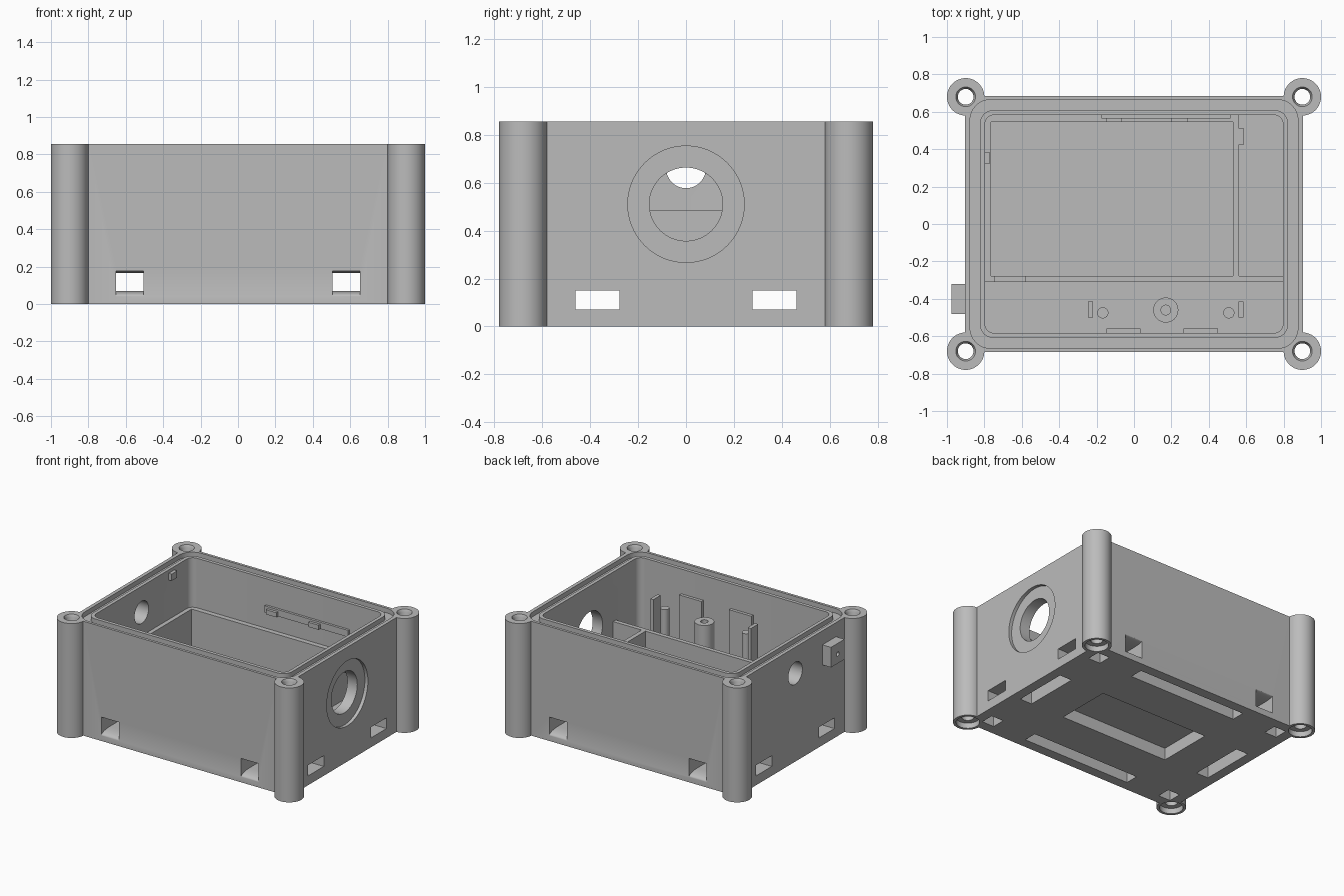
import bpy, bmesh, math
from mathutils import Matrix, Vector

if "Cube" in bpy.data.objects:
    bpy.data.objects.remove(bpy.data.objects["Cube"])

grey = bpy.data.materials.new("plain grey")
grey.use_nodes = True
GREY = (0.5, 0.5, 0.5, 1)
grey.diffuse_color = GREY
grey.node_tree.nodes["Principled BSDF"].inputs["Base Color"].default_value = GREY

H, WALL_X, WALL_Y, FLOOR = 0.855, 0.904, 0.685, 0.2
IN_X, IN_Y = 0.797, 0.583
SIDES = (-1, 1)


def finish(name, bm):
    bmesh.ops.recalc_face_normals(bm, faces=bm.faces)
    mesh = bpy.data.meshes.new(name)
    bm.to_mesh(mesh)
    bm.free()
    obj = bpy.data.objects.new(name, mesh)
    bpy.context.collection.objects.link(obj)
    mesh.materials.append(grey)
    return obj


def box(name, x0, x1, y0, y1, z0, z1):
    bm = bmesh.new()
    mid = Vector((x0 + x1, y0 + y1, z0 + z1)) / 2
    size = Matrix.Diagonal((x1 - x0, y1 - y0, z1 - z0, 1))
    bmesh.ops.create_cube(bm, size=1, matrix=Matrix.Translation(mid) @ size)
    return finish(name, bm)


def cyl(name, centre, r1, depth, r2=None, axis="Z", segments=48):
    bm = bmesh.new()
    turn = Matrix.Rotation(math.pi / 2, 4, "Y") if axis == "X" else Matrix()
    bmesh.ops.create_cone(bm, cap_ends=True, segments=segments, radius1=r1,
                          radius2=r1 if r2 is None else r2, depth=depth,
                          matrix=Matrix.Translation(centre) @ turn)
    return finish(name, bm)


def prism(name, points, offset):
    bm = bmesh.new()
    face = bm.faces.new([bm.verts.new(p) for p in points])
    new = bmesh.ops.extrude_face_region(bm, geom=[face])["geom"]
    bmesh.ops.translate(bm, vec=offset, verts=[v for v in new if isinstance(v, bmesh.types.BMVert)])
    return finish(name, bm)


def rounded_block(name, hx, hy, r, z0, z1):
    points = []
    for k, (sx, sy) in enumerate(((1, 1), (-1, 1), (-1, -1), (1, -1))):
        for i in range(9):
            a = (k + i / 8) * math.pi / 2
            points.append((sx * (hx - r) + r * math.cos(a), sy * (hy - r) + r * math.sin(a), z0))
    return prism(name, points, (0, 0, z1 - z0))


def combine(target, other, operation="DIFFERENCE"):
    mod = target.modifiers.new("join", "BOOLEAN")
    mod.operation, mod.solver, mod.object = operation, "EXACT", other
    bpy.context.view_layer.objects.active = target
    bpy.ops.object.modifier_apply(modifier=mod.name)
    bpy.data.objects.remove(other)


def smooth(obj):
    bpy.ops.object.select_all(action="DESELECT")
    obj.select_set(True)
    bpy.context.view_layer.objects.active = obj
    bpy.ops.object.shade_smooth_by_angle(angle=math.radians(30))


# Enclosure shell with corner posts
shell = box("enclosure", -WALL_X, WALL_X, -WALL_Y, WALL_Y, 0, H)
corners = [(sx * 0.9, sy * 0.68) for sx in SIDES for sy in SIDES]
for x, y in corners:
    combine(shell, cyl("post", (x, y, H / 2), 0.1, H, segments=64), "UNION")
combine(shell, rounded_block("cavity", IN_X, IN_Y, 0.05, FLOOR, H + 0.1))

# Seal groove in the rim
groove = rounded_block("groove", 0.877, 0.665, 0.11, H - 0.035, H + 0.05)
combine(groove, rounded_block("groove_core", 0.823, 0.609, 0.07, H - 0.1, H + 0.1))
combine(shell, groove)

# Screw holes: bore, top chamfer and bottom counterbore
for x, y in corners:
    combine(shell, cyl("bore", (x, y, H / 2), 0.042, H + 0.1))
    combine(shell, cyl("chamfer", (x, y, H - 0.005), 0.042, 0.03, 0.058))
    combine(shell, cyl("counterbore", (x, y, 0), 0.08, 0.08))

# Strap tunnels: flared front to back, straight side to side
flare = [math.radians(a) for a in range(0, 91, 10)]
end = WALL_Y + 0.02
lower = [(WALL_Y - 0.1 + 0.1 * math.sin(a), 0.07 - 0.03 * (1 - math.cos(a))) for a in flare]
upper = [(WALL_Y - 0.1 + 0.1 * math.sin(a), 0.165 + 0.015 * (1 - math.cos(a))) for a in flare]
half = lower + [(end, lower[-1][1]), (end, upper[-1][1])] + upper[::-1]
outline = half + [(-y, z) for y, z in half[::-1]]
for s in SIDES:
    x0 = s * 0.578 - 0.073
    combine(shell, prism("long_tunnel", [(x0, y, z) for y, z in outline], (0.146, 0, 0)))
for s in SIDES:
    combine(shell, box("cross_tunnel", -1, 1, s * 0.37 - 0.092, s * 0.37 + 0.092, 0.07, 0.15))

# Pockets under the floor
spans_x = [(-0.83, -0.73), (-0.45, 0.45), (0.73, 0.83)]
spans_y = [(-0.61, -0.51), (-0.21, 0.21), (0.51, 0.61)]
for xs in spans_x:
    for ys in spans_y:
        combine(shell, box("pocket", *xs, *ys, -0.1, 0.09))

# Round openings in the end walls
combine(shell, cyl("port_recess", (WALL_X, 0, 0.51), 0.243, 0.05, axis="X", segments=64))
combine(shell, cyl("port", (0.9, 0, 0.51), 0.153, 0.4, axis="X", segments=64))
combine(shell, cyl("cable_hole", (-0.9, 0, 0.66), 0.083, 0.4, axis="X"))
smooth(shell)

# Side bracket with a small hole
bracket = box("side_bracket", -0.975, -WALL_X + 0.003, -0.48, -0.32, 0.6, 0.75)
combine(bracket, cyl("bracket_hole", (-0.975, -0.4, 0.67), 0.016, 0.08, axis="X", segments=24))

# Compartment walls
T = 0.485
divider = box("long_divider", -IN_X, IN_X, -0.31, -0.278, FLOOR, T)
combine(divider, box("notch", -0.745, -0.58, -0.4, -0.2, T - 0.08, T + 0.1))
box("cross_divider", 0.53, 0.562, -0.278, IN_Y, FLOOR, T)
box("side_liner", -IN_X, -0.765, -0.278, IN_Y, FLOOR, T)
box("back_liner", -0.765, 0.53, 0.545, IN_Y, FLOOR, T)
box("divider_clip", 0.562, 0.587, 0.425, 0.51, T - 0.07, T)

# Board supports in the front bay
boss = cyl("centre_boss", (0.17, -0.46, (FLOOR + 0.585) / 2), 0.067, 0.585 - FLOOR)
combine(boss, cyl("boss_hole", (0.17, -0.46, 0.585), 0.026, 0.4, segments=24))
smooth(boss)
for s, label in zip(SIDES, ("right", "left")):
    x = 0.17 + s * 0.337
    smooth(cyl(label + "_pillar", (x, -0.475, (FLOOR + 0.59) / 2), 0.03, 0.59 - FLOOR, segments=32))
    x = 0.17 + s * 0.403
    box(label + "_board_guide", x - 0.013, x + 0.013, -0.5, -0.415, FLOOR, 0.66)
    x = 0.15 + s * 0.206
    box(label + "_wall_plate", x - 0.092, x + 0.092, -IN_Y, -0.56, FLOOR, 0.67)

# Back wall retaining strip and tabs
box("back_strip", -0.175, 0.515, 0.565, IN_Y, 0.61, 0.66)
for x in (-0.15, 0.2):
    box("strip_tab", x, x + 0.085, 0.545, 0.565, 0.61, 0.645)
box("lid_catch", -IN_X, -0.772, 0.32, 0.385, 0.78, 0.83)
